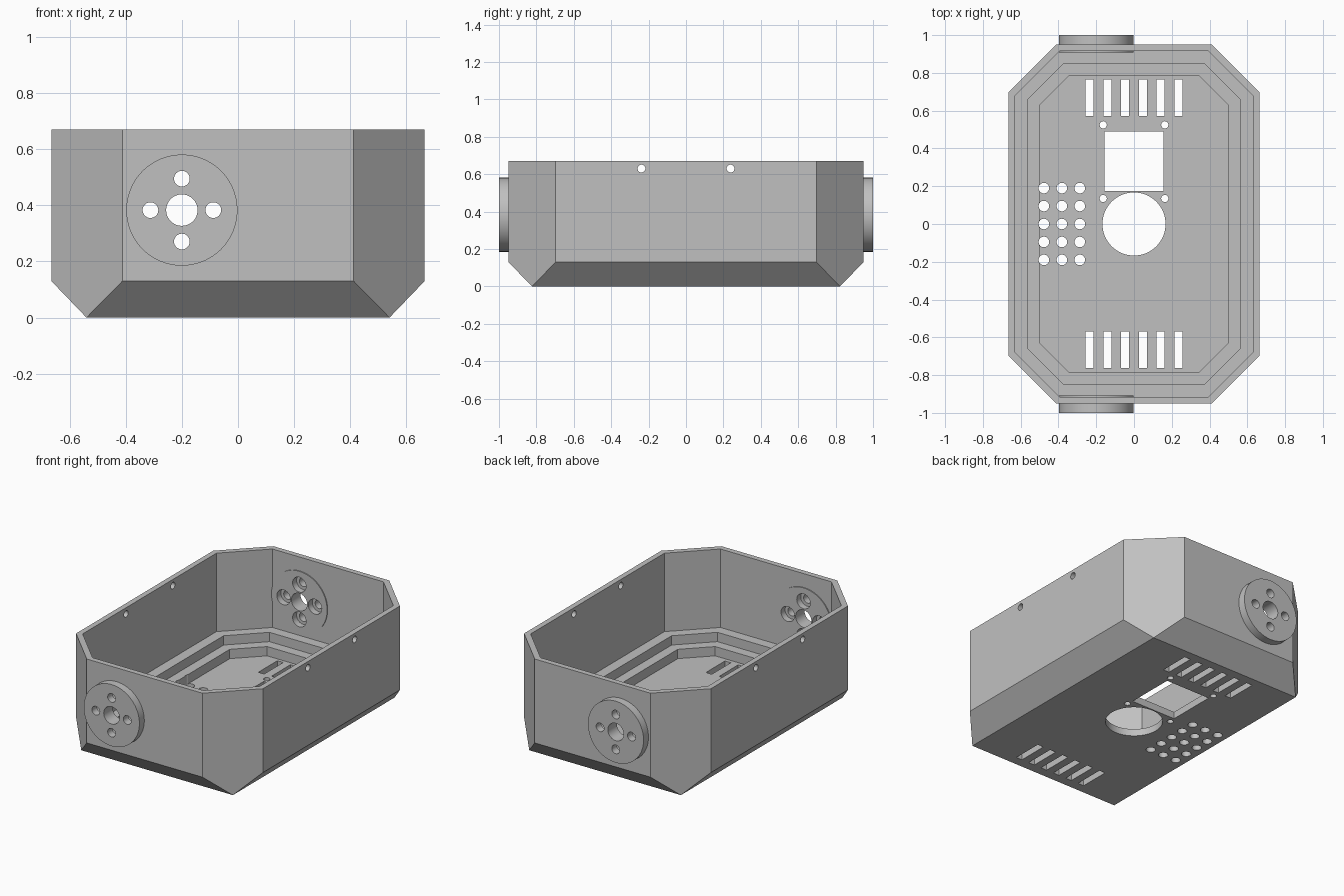
import bpy, bmesh, math
from mathutils import Matrix, Vector

if "Cube" in bpy.data.objects:
    bpy.data.objects.remove(bpy.data.objects["Cube"])

grey = bpy.data.materials.new("plain_grey")
colour = (0.53, 0.53, 0.53, 1)
grey.diffuse_color = colour
grey.use_nodes = True
grey.node_tree.nodes["Principled BSDF"].inputs["Base Color"].default_value = colour


def finish(name, bm):
    bmesh.ops.recalc_face_normals(bm, faces=bm.faces)
    mesh = bpy.data.meshes.new(name)
    bm.to_mesh(mesh)
    bm.free()
    mesh.materials.append(grey)
    obj = bpy.data.objects.new(name, mesh)
    bpy.context.collection.objects.link(obj)
    return obj


def cylinder(bm, centre, radius, depth, axis="Z", segments=32):
    turn = Matrix() if axis == "Z" else Matrix.Rotation(math.pi / 2, 4, "X" if axis == "Y" else "Y")
    bmesh.ops.create_cone(bm, cap_ends=True, segments=segments, radius1=radius, radius2=radius,
                          depth=depth, matrix=Matrix.Translation(centre) @ turn)


def box(bm, centre, size):
    bmesh.ops.create_cube(bm, size=1, matrix=Matrix.Translation(centre) @ Matrix.Diagonal((*size, 1)))


def octagon(half_x, half_y, cut, z):
    return [(sx * x, sy * y, z) for sx in (-1, 1) for sy in (-1, 1)
            for x, y in ((half_x - cut, half_y), (half_x, half_y - cut))]


def hull(name, points):
    bm = bmesh.new()
    for p in points:
        bm.verts.new(p)
    bmesh.ops.convex_hull(bm, input=bm.verts)
    bmesh.ops.dissolve_limit(bm, angle_limit=0.01, verts=bm.verts, edges=bm.edges)
    return finish(name, bm)


def activate(obj):
    bpy.ops.object.select_all(action="DESELECT")
    obj.select_set(True)
    bpy.context.view_layer.objects.active = obj


def subtract(target, cutter):
    activate(target)
    mod = target.modifiers.new("cut", "BOOLEAN")
    mod.operation = "DIFFERENCE"
    mod.solver = "EXACT"
    mod.object = cutter
    bpy.ops.object.modifier_apply(modifier=mod.name)
    bpy.data.objects.remove(cutter)


HEIGHT = 0.67
HUB_X, HUB_Z = -0.2, 0.383

# Outer shell: chamfered tub narrowing to a rectangular base
base = [(sx * 0.54, sy * 0.823, 0) for sx in (-1, 1) for sy in (-1, 1)]
shell = hull("shell", octagon(0.665, 0.95, 0.253, HEIGHT) + octagon(0.665, 0.95, 0.253, 0.13) + base)

# Stepped cavity
for hx, hy, cut, floor in ((0.63, 0.915, 0.235, 0.165), (0.563, 0.85, 0.192, 0.105), (0.5, 0.787, 0.157, 0.045)):
    subtract(shell, hull("cavity_cutter", octagon(hx, hy, cut, floor) + octagon(hx, hy, cut, 0.8)))

# Openings in the floor
bm = bmesh.new()
cylinder(bm, (0, 0, 0), 0.167, 0.3, segments=64)
box(bm, (0, 0.332, 0), (0.315, 0.313, 0.3))
for x in (-0.163, 0.163):
    for y in (0.135, 0.525):
        cylinder(bm, (x, y, 0), 0.019, 0.3)
for i in range(6):
    for y in (0.669, -0.665):
        box(bm, (-0.235 + i * 0.094, y, 0), (0.042, 0.194, 0.3))
for i in range(3):
    for j in range(-2, 3):
        cylinder(bm, (-0.477 + i * 0.095, j * 0.095, 0), 0.028, 0.3)

# Lid screw holes in the long walls and mount openings in the end walls
for y in (-0.238, 0.238):
    for side in (-1, 1):
        cylinder(bm, (side * 0.65, y, 0.63), 0.021, 0.2, "X")
for side in (-1, 1):
    cylinder(bm, (HUB_X, side * 0.93, HUB_Z), 0.19, 0.2, "Y", 64)
subtract(shell, finish("opening_cutter", bm))

# Round mounts with a centre bore and four counterbored holes
for name, side in (("front_mount", -1), ("back_mount", 1)):
    bm = bmesh.new()
    cylinder(bm, (HUB_X, side * 0.9545, HUB_Z), 0.198, 0.091, "Y", 96)
    mount = finish(name, bm)
    holes, bores = bmesh.new(), bmesh.new()
    cylinder(holes, (HUB_X, side * 0.95, HUB_Z), 0.056, 0.3, "Y", 48)
    for i in range(4):
        a = i * math.pi / 2
        spot = Vector((HUB_X + 0.112 * math.cos(a), side * 0.95, HUB_Z + 0.112 * math.sin(a)))
        cylinder(holes, spot, 0.028, 0.3, "Y")
        spot.y = side * 0.905
        cylinder(bores, spot, 0.048, 0.09, "Y")
    subtract(mount, finish("hole_cutter", holes))
    subtract(mount, finish("bore_cutter", bores))
    activate(mount)
    bpy.ops.object.shade_smooth_by_angle(angle=math.radians(30))

activate(shell)
bpy.ops.object.shade_smooth_by_angle(angle=math.radians(30))
